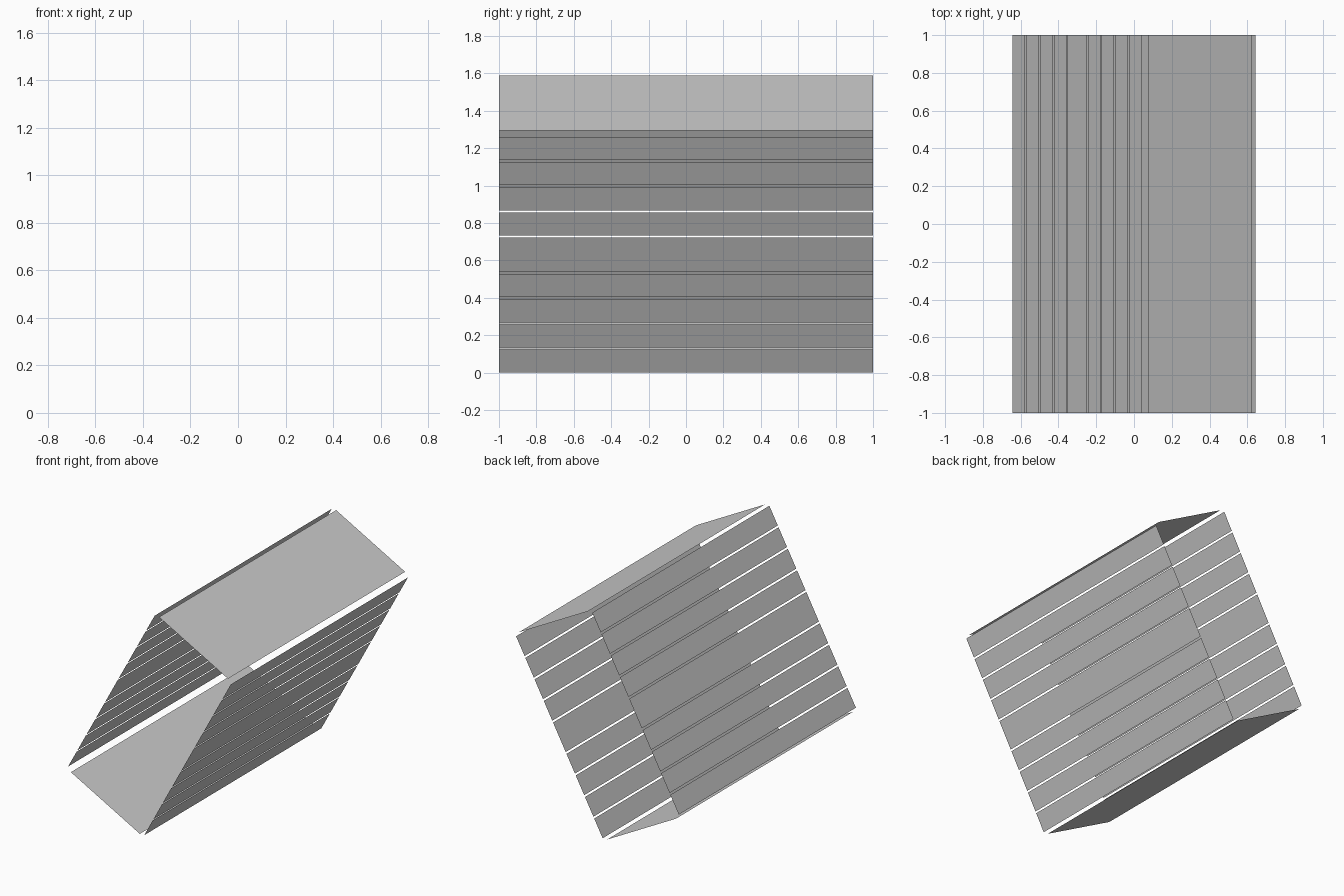
import bpy
from mathutils import Vector

if "Cube" in bpy.data.objects:
    bpy.data.objects.remove(bpy.data.objects["Cube"])

CX, CZ = 0.0, 0.795          # the section is point-symmetric about this centre
HALF_DEPTH = 1.0


def sheet(name, a, b):
    """Thin flat sheet: section line a-b (x, z) extended along y."""
    verts = [(a[0], -HALF_DEPTH, a[1]), (b[0], -HALF_DEPTH, b[1]),
             (b[0], HALF_DEPTH, b[1]), (a[0], HALF_DEPTH, a[1])]
    mesh = bpy.data.meshes.new(name)
    mesh.from_pydata(verts, [], [(0, 1, 2, 3)])
    obj = bpy.data.objects.new(name, mesh)
    bpy.context.collection.objects.link(obj)


def opposite(p):
    """Half turn about the centre of the section."""
    return Vector((2 * CX - p[0], 2 * CZ - p[1]))


# top and bottom panels
top_a, top_b = Vector((0.076, 1.59)), Vector((0.621, 1.295))
sheet("top_panel", top_a, top_b)
sheet("bottom_panel", opposite(top_a), opposite(top_b))

# slatted walls: four slats, a wider middle slat, four slats
low, high = Vector((-0.041, 0.0)), Vector((0.643, 1.26))
slat, gap = 0.123 / 1.26, 0.0115 / 1.26
middle = 1 - 8 * (slat + gap)
t = 0.0
for i in range(9):
    size = middle if i == 4 else slat
    a, b = low.lerp(high, t), low.lerp(high, t + size)
    sheet(f"right_slat_{i + 1}", a, b)
    sheet(f"left_slat_{i + 1}", opposite(a), opposite(b))
    t += size + gap
